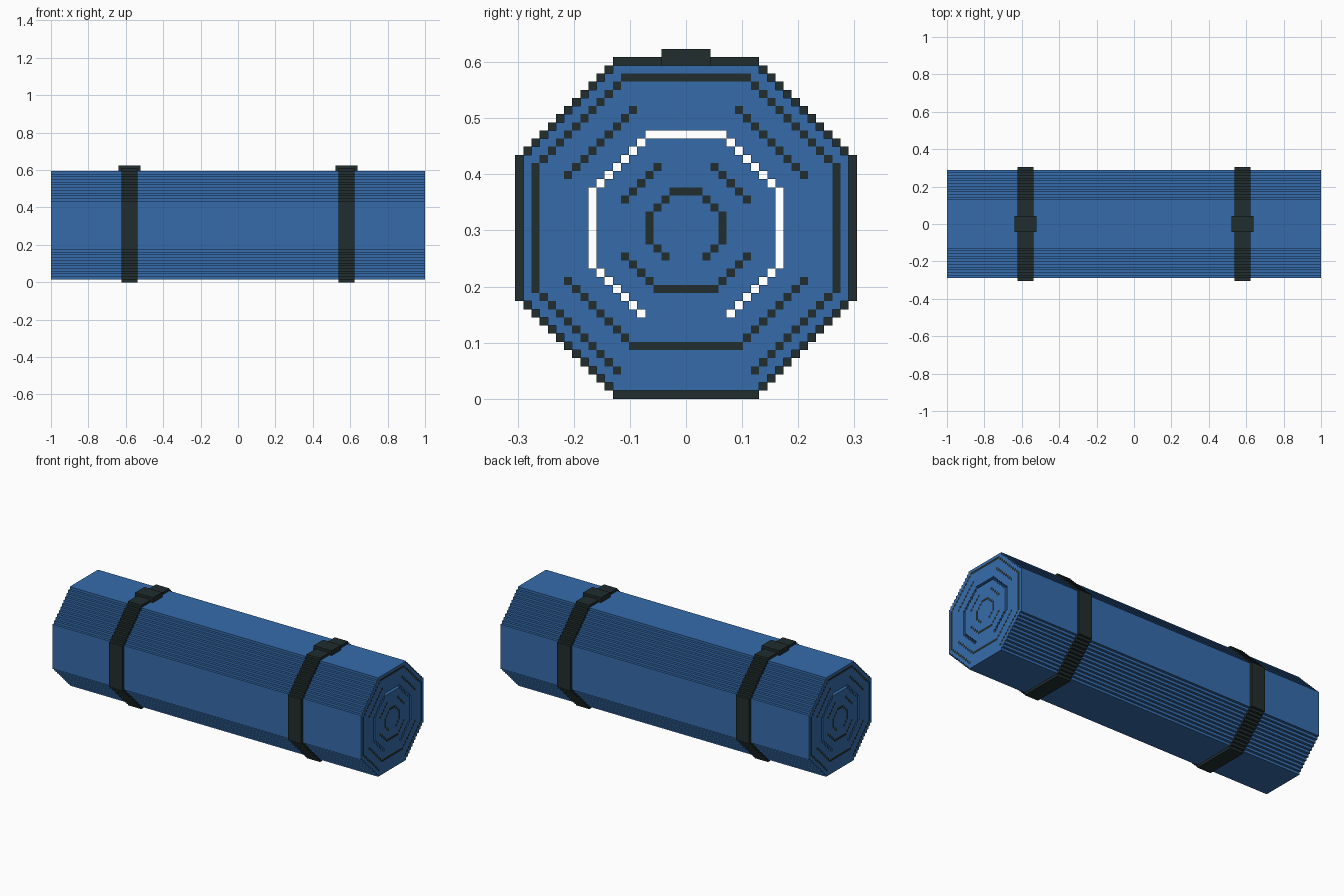
import bpy
import bmesh

if "Cube" in bpy.data.objects:
    bpy.data.objects.remove(bpy.data.objects["Cube"])

UNIT = 2 / 138      # edge of one block
HALF = 69           # half length of the roll in blocks
TOP = 41            # highest row of the strap octagon


def material(name, colour):
    mat = bpy.data.materials.new(name)
    mat.use_nodes = True
    mat.diffuse_color = (*colour, 1)
    mat.node_tree.nodes["Principled BSDF"].inputs["Base Color"].default_value = (*colour, 1)
    return mat


blue = material("mat blue", (0.036, 0.148, 0.407))
dark = material("strap dark green", (0.015, 0.026, 0.026))


def octagon(first, last, width):
    """Cells (column, row) of a stepped octagon."""
    cells = set()
    for r in range(first, last + 1):
        half = min(r, TOP - r, 12) + width
        cells |= {(c, r) for c in range(-half, half)}
    return cells


def mirrored(cells):
    return cells | {(-1 - c, r) for c, r in cells}


def flat(row, count):
    return {(c, row) for c in range(count)}


def upright(col, low, high):
    return {(col, r) for r in range(low, high + 1)}


def falling(total, first, last):
    return {(c, total - c) for c in range(first, last + 1)}


def rising(offset, first, last):
    return {(c, c + offset) for c in range(first, last + 1)}


def prism(name, cells, x0, x1, mats, inlay=frozenset()):
    """Extrude block cells along x; inlay cells take the second material on the ends."""
    bm = bmesh.new()
    verts = {}

    def vert(x, y, z):
        if (x, y, z) not in verts:
            verts[x, y, z] = bm.verts.new((x * UNIT, y * UNIT, z * UNIT))
        return verts[x, y, z]

    for c, r in sorted(cells):
        ring = [(c, r), (c + 1, r), (c + 1, r + 1), (c, r + 1)]
        ends = [bm.faces.new([vert(x1, *p) for p in ring]),
                bm.faces.new([vert(x0, *p) for p in reversed(ring)])]
        for face in ends:
            face.material_index = int((c, r) in inlay)
        # Side walls only where the neighbouring block is missing
        for k, (dc, dr) in enumerate([(0, -1), (1, 0), (0, 1), (-1, 0)]):
            if (c + dc, r + dr) not in cells:
                a, b = ring[k], ring[(k + 1) % 4]
                bm.faces.new([vert(x0, *a), vert(x0, *b), vert(x1, *b), vert(x1, *a)])
    mesh = bpy.data.meshes.new(name)
    bm.to_mesh(mesh)
    bm.free()
    for mat in mats:
        mesh.materials.append(mat)
    obj = bpy.data.objects.new(name, mesh)
    bpy.context.collection.objects.link(obj)
    return obj


# Open gap between the layers of the roll
gap = mirrored(flat(32, 5) | falling(36, 5, 10) | upright(11, 16, 25) | rising(5, 5, 10))

# Dark layer lines on the ends, from the outside in
lines = mirrored(
    flat(39, 8) | falling(46, 8, 17) | upright(18, 13, 28) | rising(-5, 8, 17)
    | falling(41, 6, 14) | rising(0, 7, 14) | flat(6, 7)
    | falling(31, 3, 7) | rising(10, 4, 7) | flat(13, 4)
    | flat(25, 2) | falling(26, 2, 3) | upright(4, 19, 22) | rising(15, 2, 3))

# Rolled mat
body = octagon(1, TOP - 1, 8)
prism("rolled_mat", body - gap, -HALF, HALF, [blue, dark], lines)

# Straps with buckles
band = octagon(0, TOP, 9) - body
buckle = {(c, r) for c in range(-3, 3) for r in (TOP, TOP + 1)}
for side, centre in (("left", 40), ("right", -40)):
    prism(side + "_strap", band, centre - 3, centre + 3, [dark])
    prism(side + "_buckle", buckle, centre - 4, centre + 4, [dark])
